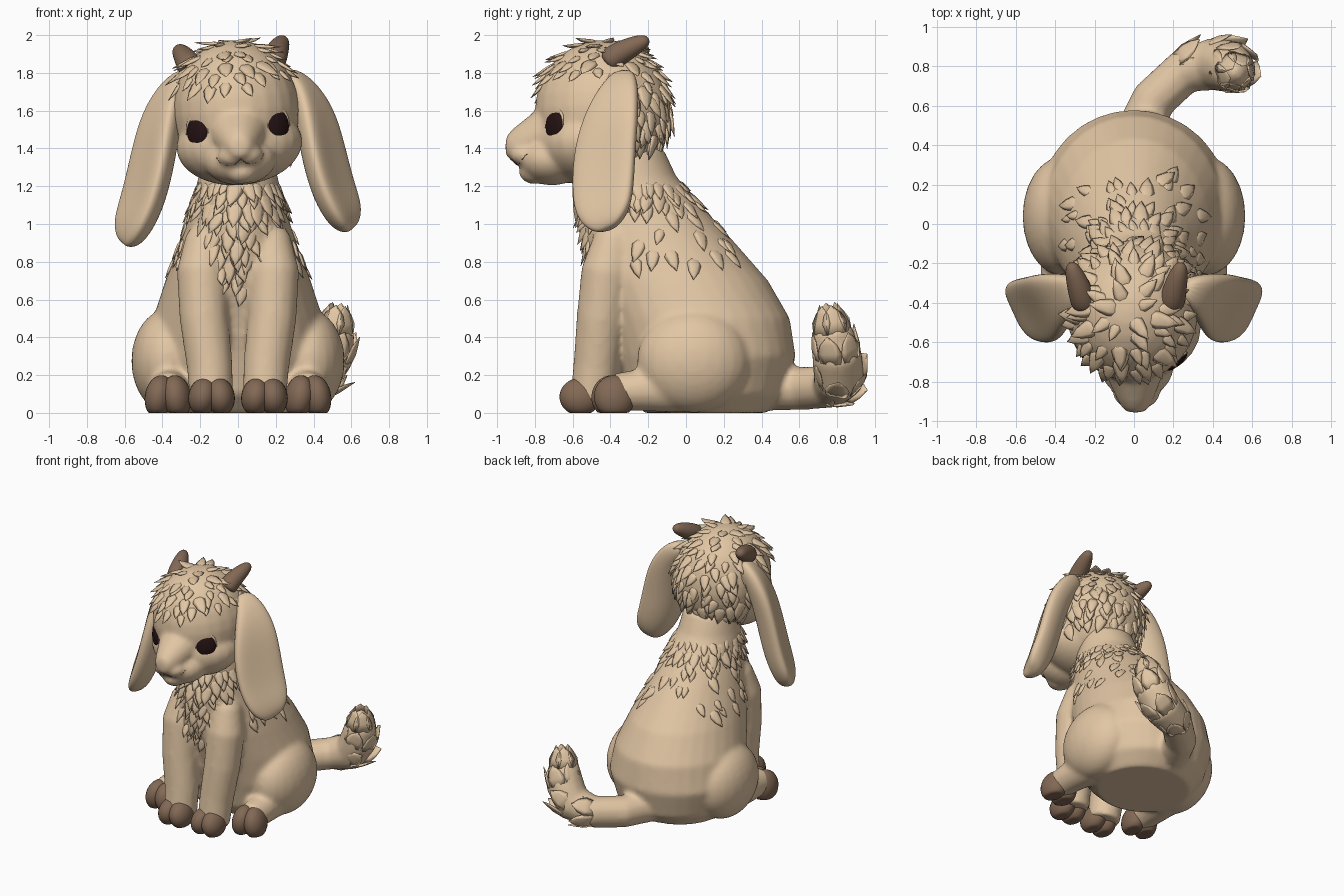
import bpy, bmesh, math, random
from math import sin, cos, pi, radians
from mathutils import Vector, Matrix
from mathutils.bvhtree import BVHTree

random.seed(4)
if "Cube" in bpy.data.objects:
    bpy.data.objects.remove(bpy.data.objects["Cube"])


def material(name, rgb):
    m = bpy.data.materials.new(name)
    m.use_nodes = True
    m.diffuse_color = (*rgb, 1)
    m.node_tree.nodes["Principled BSDF"].inputs["Base Color"].default_value = (*rgb, 1)
    return m


TAN = material("tan_coat", (0.76, 0.565, 0.37))
BROWN = material("horn_brown", (0.225, 0.14, 0.09))
DARK = material("eye_dark", (0.018, 0.006, 0.006))
UP = Vector((0, 0, 1))
# The head is tilted a little to one side
PIVOT = Vector((0, -0.5, 1.5))
TILT = Matrix.Translation(PIVOT) @ Matrix.Rotation(radians(-5), 4, 'Y') @ Matrix.Translation(-PIVOT)


def ball(bm, c, r, rot=Matrix()):
    m = Matrix.Translation(c) @ rot @ Matrix.Diagonal((*r, 1))
    bmesh.ops.create_uvsphere(bm, u_segments=24, v_segments=16, radius=1, matrix=m)


def loft(bm, pts, radii, side, n=12, cup=0, flat=False):
    """Tube of elliptical rings; cup bends each ring into a bean shape."""
    pts = [Vector(p) for p in pts]
    rings = []
    for i, (p, r) in enumerate(zip(pts, radii)):
        ra, rb = r if isinstance(r, tuple) else (r, r)
        t = UP if flat else (pts[min(i + 1, len(pts) - 1)] - pts[max(i - 1, 0)]).normalized()
        a = Vector(side)
        a = (a - t * a.dot(t)).normalized()
        b = t.cross(a)
        ring = []
        for k in range(n):
            u, v = cos(2 * pi * k / n), sin(2 * pi * k / n)
            ring.append(bm.verts.new(p + a * ra * u + b * (rb * v + cup * ra * (u * u - 0.5))))
        rings.append(ring)
    for lo, hi in zip(rings, rings[1:]):
        for k in range(n):
            bm.faces.new((lo[k], lo[(k + 1) % n], hi[(k + 1) % n], hi[k]))
    bm.faces.new(rings[0][::-1])
    bm.faces.new(rings[-1])


def build(name, bm, mat, subsurf=0, matrix=Matrix(), ground=False):
    bmesh.ops.recalc_face_normals(bm, faces=bm.faces)
    for f in bm.faces:
        f.smooth = True
    if ground:
        for v in bm.verts:
            v.co.z = max(v.co.z, 0)
    me = bpy.data.meshes.new(name)
    bm.to_mesh(me)
    bm.free()
    me.materials.append(mat)
    ob = bpy.data.objects.new(name, me)
    bpy.context.collection.objects.link(ob)
    ob.matrix_world = matrix
    if subsurf:
        mod = ob.modifiers.new("Smooth surface", 'SUBSURF')
        mod.levels = mod.render_levels = subsurf
    return ob


def fuse(name, bm, mat, voxel, matrix=Matrix()):
    """Melt overlapping volumes into one skin; return a tree for surface lookups."""
    tmp = build(name + "_volumes", bm, mat)
    rm = tmp.modifiers.new("Remesh", 'REMESH')
    rm.mode, rm.voxel_size = 'VOXEL', voxel
    sm = tmp.modifiers.new("Smooth", 'SMOOTH')
    sm.factor, sm.iterations = 0.5, 6
    deps = bpy.context.evaluated_depsgraph_get()
    me = bpy.data.meshes.new_from_object(tmp.evaluated_get(deps))
    bpy.data.objects.remove(tmp)
    out = bmesh.new()
    out.from_mesh(me)
    bpy.data.meshes.remove(me)
    for f in out.faces:
        f.material_index = 0
    tree = BVHTree.FromBMesh(out)
    build(name, out, mat, matrix=matrix, ground=True)
    return tree


def lock(bm, p, n, flow, length, width, lift):
    """One flat pointed lock of fur, its root sunk into the coat."""
    steps = ((0, -0.02), (0.4, -0.2 * lift), (0.7, 0.3 * lift), (1, lift))
    pts = [p + flow * length * s + n * h for s, h in steps]
    loft(bm, pts, [(width * k, 0.011 * k + 0.001) for k in (0.8, 1, 0.7, 0.03)], n.cross(flow), 6)


def comb(bm, tree, origin, d, length, width, lift):
    p, n, _, _ = tree.ray_cast(origin + d * 3, -d)
    if p is None:
        return
    flow = -UP + n * n.z
    if flow.length < 0.05:
        flow = Vector((0, -1, 0))
    turn = Matrix.Rotation(random.uniform(-0.4, 0.4), 3, n)
    size = random.uniform(0.75, 1.3)
    lock(bm, p, n, turn @ flow.normalized(), length * size, width * size, lift)


# Body with forelegs, haunches, hind feet and tail: (z, front, back, half width)
PROFILE = [(0.0, -0.22, 0.42, 0.34), (0.1, -0.32, 0.53, 0.42), (0.3, -0.37, 0.58, 0.48),
           (0.5, -0.43, 0.55, 0.45), (0.7, -0.5, 0.435, 0.385), (0.9, -0.54, 0.26, 0.31),
           (1.1, -0.555, 0.08, 0.245), (1.25, -0.53, -0.05, 0.21), (1.4, -0.45, -0.12, 0.18)]
TAIL = [Vector(p) for p in ((0, 0.42, 0.13), (0.1, 0.63, 0.13), (0.25, 0.77, 0.14), (0.4, 0.81, 0.18),
                            (0.48, 0.8, 0.3), (0.51, 0.775, 0.43), (0.52, 0.765, 0.54))]
TAIL_R = [0.12, 0.115, 0.115, 0.135, 0.135, 0.11, 0.03]
bm = bmesh.new()
loft(bm, [(0, (f + b) / 2, z) for z, f, b, w in PROFILE],
     [(w, (b - f) / 2) for z, f, b, w in PROFILE], (1, 0, 0), 32, flat=True)
loft(bm, TAIL, TAIL_R, (0, 0, 1))
for s in (1, -1):
    loft(bm, [(s * 0.14, -0.34, 1.05), (s * 0.17, -0.38, 0.92), (s * 0.19, -0.42, 0.75),
              (s * 0.18, -0.45, 0.5), (s * 0.15, -0.475, 0.25), (s * 0.14, -0.5, 0.06)],
         [0.05, 0.11, 0.135, 0.13, 0.122, 0.115], (1, 0, 0), 16)
    ball(bm, (s * 0.37, 0.04, 0.275), (0.195, 0.3, 0.275))
    loft(bm, [(s * 0.35, -0.05, 0.12), (s * 0.365, -0.25, 0.12), (s * 0.37, -0.38, 0.11)],
         [0.12, 0.11, 0.1], (1, 0, 0), 16)
body = fuse("body", bm, TAN, 0.018)

# Head with cheeks, snout, lip and chin
CROWN = Vector((0, -0.44, 1.6))
bm = bmesh.new()
ball(bm, CROWN, (0.335, 0.36, 0.375))
ball(bm, (0, -0.52, 1.42), (0.335, 0.27, 0.215))
ball(bm, (0, -0.71, 1.335), (0.19, 0.18, 0.13))
loft(bm, [(0, -0.55, 1.53), (0, -0.75, 1.475), (0, -0.87, 1.42), (0, -0.93, 1.405), (0, -0.955, 1.405)],
     [(0.2, 0.17), (0.15, 0.135), (0.1, 0.1), (0.07, 0.072), (0.04, 0.045)], (1, 0, 0), 16)
ball(bm, (0, -0.8, 1.275), (0.085, 0.085, 0.065))
for s in (1, -1):
    ball(bm, (s * 0.045, -0.85, 1.36), (0.075, 0.08, 0.055))
head = fuse("head", bm, TAN, 0.016, TILT)

# Nose and mouth
bm = bmesh.new()
ball(bm, (0, -0.925, 1.437), (0.052, 0.027, 0.024))
ball(bm, (0, -0.935, 1.412), (0.022, 0.02, 0.026))
build("nose", bm, TAN, matrix=TILT)
bm = bmesh.new()
for s in (1, -1):
    pts = []
    for x, z in ((0, 1.345), (0.03, 1.318), (0.075, 1.315), (0.11, 1.335), (0.125, 1.36)):
        pts.append(head.ray_cast(Vector((s * x, -2, z)), Vector((0, 1, 0)))[0])
    loft(bm, pts, [0.003] * len(pts), (0, 1, 0), 6)
build("mouth_line", bm, BROWN, matrix=TILT)

# Eyes and lids, set on the face
eyes, lids = bmesh.new(), bmesh.new()
for s in (1, -1):
    p, n, _, _ = head.ray_cast(Vector((s * 0.217, -2, 1.51)), Vector((0, 1, 0)))
    side = UP.cross(n).normalized()
    top = n.cross(side)
    frame = Matrix((side, top, n)).transposed().to_4x4()
    ball(eyes, p - n * 0.006, (0.07, 0.078, 0.026), frame)
    arc = [radians(a) for a in range(-10, 191, 20)]
    loft(lids, [p + side * 0.073 * cos(a) + top * 0.084 * sin(a) - n * 0.002 for a in arc],
         [0.003 + 0.009 * max(0, sin(a)) for a in arc], n, 8)
build("eyes", eyes, DARK, matrix=TILT)
build("eyelids", lids, TAN, matrix=TILT)

# Horns
bm = bmesh.new()
for s in (1, -1):
    loft(bm, [(s * 0.215, -0.42, 1.83), (s * 0.23, -0.38, 1.87), (s * 0.25, -0.3, 1.91),
              (s * 0.275, -0.225, 1.945), (s * 0.28, -0.195, 1.955)],
         [0.068, 0.068, 0.06, 0.042, 0.018], (1, 0, 0))
build("horns", bm, BROWN, 2, TILT)

# Drooping ears, one hanging slightly lower
EAR = [(0.25, -0.32, 1.8), (0.33, -0.34, 1.74), (0.405, -0.38, 1.6), (0.445, -0.42, 1.4),
       (0.495, -0.43, 1.2), (0.555, -0.43, 1.07), (0.585, -0.42, 1.0), (0.595, -0.41, 0.97)]
EAR_R = [(0.05, 0.05), (0.1, 0.075), (0.155, 0.085), (0.185, 0.085),
         (0.185, 0.085), (0.165, 0.08), (0.11, 0.06), (0.05, 0.03)]
for s, name, drop in ((1, "left_ear", 1), (-1, "right_ear", 1.1)):
    bm = bmesh.new()
    loft(bm, [(s * x, y, 1.78 - (1.78 - z) * drop) for x, y, z in EAR], EAR_R,
         (-0.55 * s, -1, 0), 16, cup=-0.3 * s)
    build(name, bm, TAN, 2)

# Cloven hooves
for name, x, y, height, yaw in (("front_hooves", 0.14, -0.56, 0.1, 0), ("hind_hooves", 0.37, -0.385, 0.115, 0.15)):
    bm = bmesh.new()
    for s in (1, -1):
        turn = Matrix.Rotation(s * yaw, 4, 'Z')
        for toe in (1, -1):
            off = turn @ Vector((toe * 0.046, 0, 0))
            lean = turn @ Matrix.Rotation(toe * -0.15, 4, 'Y')
            ball(bm, Vector((s * x, y, 0.085)) + off, (0.077, 0.11, height), lean)
    build(name, bm, BROWN, ground=True)

# Shaggy chest, neck and upper back
bm = bmesh.new()
for row in range(13):
    z = 0.64 + row * 0.05
    origin = Vector((0, -0.14 - 0.2 * (z - 0.56), z))
    for k in range(28):
        a = 2 * pi * (k + 0.5 * (row % 2) + random.uniform(-0.3, 0.3)) / 28
        d = Vector((sin(a), -cos(a), 0))
        if d.y < -0.3:
            if z > 0.68 and abs(sin(a)) < 0.1 + (z - 0.66) * 1.6:
                comb(bm, body, origin, d, 0.13, 0.036, 0.026)
        elif z > 1.14:
            comb(bm, body, origin, d, 0.13, 0.034, 0.014)
        elif z > 0.8 and random.random() < 0.4:
            comb(bm, body, origin, d, 0.13, 0.032, 0.006)
build("chest_and_back_fur", bm, TAN)

# Shaggy crown, fringe and back of the head
bm = bmesh.new()
for e in range(-25, 90, 9):
    count = max(5, int(24 * cos(radians(e))))
    for k in range(count):
        a = 2 * pi * (k + 0.5 * (e // 9 % 2) + random.uniform(-0.3, 0.3)) / count
        el = radians(e + random.uniform(-4, 4))
        d = Vector((sin(a) * cos(el), -cos(a) * cos(el), sin(el)))
        low = 25 if cos(a) > 0.9 else 36 if cos(a) > -0.1 else -25
        if e >= low:
            comb(bm, head, CROWN, d, 0.14, 0.036, 0.018 if e > 20 else 0.008)
build("head_fur", bm, TAN, matrix=TILT)

# Tail tuft of broad overlapping locks
bm = bmesh.new()
for i in range(2, 6):
    t = (TAIL[i + 1] - TAIL[i - 1]).normalized()
    a = t.orthogonal().normalized()
    for k in range(6):
        n = Matrix.Rotation(2 * pi * (k + 0.5 * (i % 2)) / 6, 3, t) @ a
        flow = (t - n * (0, 0, 0.05, 0.08, 0.25, 0.55)[i]).normalized()
        lock(bm, TAIL[i] + n * TAIL_R[i], n, flow, 0.17, 0.068, 0.02)
build("tail_tuft", bm, TAN, ground=True)
